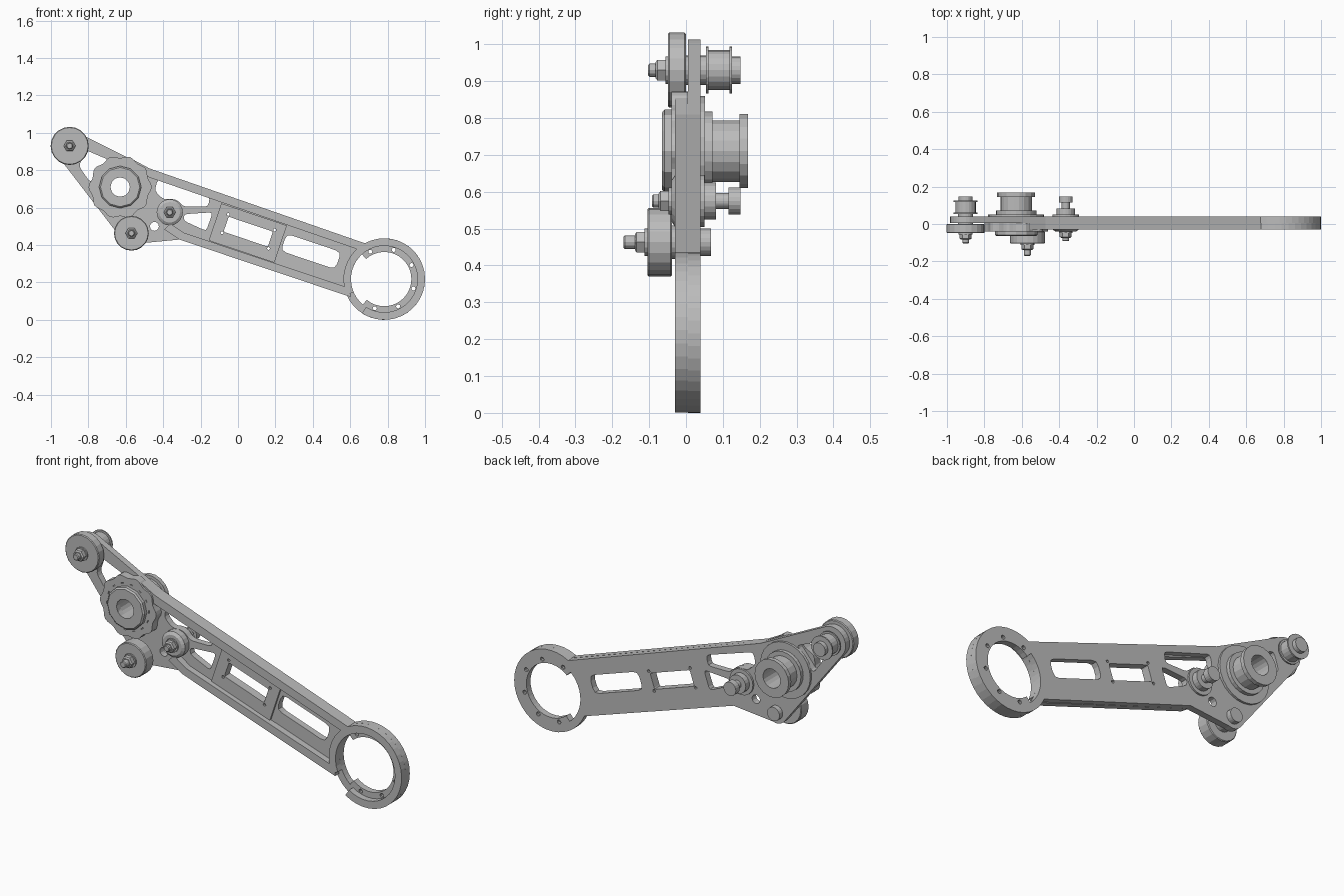
import bpy, bmesh
from math import sin, cos, pi, radians
from mathutils import Vector

old = bpy.data.objects.get("Cube")
if old:
    bpy.data.objects.remove(old, do_unlink=True)

grey = bpy.data.materials.new("machined grey")
grey.use_nodes = True
grey.diffuse_color = (0.5, 0.5, 0.5, 1)
grey.node_tree.nodes["Principled BSDF"].inputs["Base Color"].default_value = (0.5, 0.5, 0.5, 1)

# Main centres in the x-z plane
RING = Vector((0.782, 0.218))
TIP = Vector((-0.90, 0.93))
HUB = Vector((-0.63, 0.71))
LOWER = Vector((-0.57, 0.463))
IDLER = Vector((-0.365, 0.575))
TILT = radians(161.35)
ALONG = Vector((cos(TILT), sin(TILT)))
ACROSS = Vector((sin(TILT), -cos(TILT)))


def arm(u, v):
    """Point u along the arm from the ring centre, v above its axis."""
    return RING + ALONG * u + ACROSS * v


def arc(c, r, a, b, n=12):
    return [c + Vector((cos(t), sin(t))) * r
            for t in (radians(a + (b - a) * i / n) for i in range(n + 1))]


def circle(c, r, n=20):
    return arc(c, r, 0, 360, n)[:-1]


def soften(points, r=0.018):
    """Round the corners of a polygon."""
    pts = [Vector(p) for p in points]
    out = []
    for i, p in enumerate(pts):
        before, after = pts[i - 1] - p, pts[(i + 1) % len(pts)] - p
        a = p + before.normalized() * min(r, before.length / 2.2)
        b = p + after.normalized() * min(r, after.length / 2.2)
        out += [a, (a + b) / 4 + p / 2, b]
    return out


def bar(u0, u1, v0, v1):
    return [arm(u0, v0), arm(u1, v0), arm(u1, v1), arm(u0, v1)]


def plate(name, loops, y0, y1):
    """Flat plate: the first loop is the outline, the rest are openings."""
    curve = bpy.data.curves.new(name, "CURVE")
    curve.dimensions = "2D"
    curve.fill_mode = "BOTH"
    curve.extrude = (y1 - y0) / 2
    for loop in loops:
        spline = curve.splines.new("POLY")
        spline.points.add(len(loop) - 1)
        for point, p in zip(spline.points, loop):
            point.co = (p[0], p[1], 0, 1)
        spline.use_cyclic_u = True
    temp = bpy.data.objects.new(name + " outline", curve)
    bpy.context.collection.objects.link(temp)
    graph = bpy.context.evaluated_depsgraph_get()
    mesh = bpy.data.meshes.new_from_object(temp.evaluated_get(graph))
    bpy.data.objects.remove(temp, do_unlink=True)
    mesh.name = name
    bm = bmesh.new()
    bm.from_mesh(mesh)
    bmesh.ops.remove_doubles(bm, verts=bm.verts, dist=1e-5)
    for v in bm.verts:
        v.co = (v.co.x, (y0 + y1) / 2 - v.co.z, v.co.y)
    return finish(name, bm, mesh)


def turned(name, c, profile, sides=20, bored=False):
    """Part turned about a y-axis through c; profile is (y, radius) pairs."""
    bm = bmesh.new()
    rings = [[bm.verts.new((p.x, y, p.y)) for p in circle(c, r, sides)] for y, r in profile]
    pairs = list(zip(rings, rings[1:]))
    if bored:
        pairs.append((rings[-1], rings[0]))
    else:
        bm.faces.new(rings[0])
        bm.faces.new(rings[-1])
    for a, b in pairs:
        for i in range(sides):
            j = (i + 1) % sides
            bm.faces.new((a[i], a[j], b[j], b[i]))
    return finish(name, bm, bpy.data.meshes.new(name))


def finish(name, bm, mesh):
    bmesh.ops.recalc_face_normals(bm, faces=bm.faces)
    bm.to_mesh(mesh)
    bm.free()
    mesh.materials.clear()
    mesh.materials.append(grey)
    mesh.shade_flat()
    obj = bpy.data.objects.new(name, mesh)
    bpy.context.collection.objects.link(obj)
    return obj


# Arm web: one outline around ring, arm and head, with its openings
outline = (arc(RING, 0.218, -157, 119, 30) + [arm(1.378, 0.159)]
           + arc(TIP, 0.083, 62, 218) + arc(LOWER, 0.06, 218, 290, 6)
           + [arm(1.105, -0.15)])
ring_opening = arc(RING, 0.145, -130, 132, 28) + arc(RING, 0.178, 132, 230)
ring_bolts = [circle(RING + Vector((cos(radians(a)), sin(radians(a)))) * 0.164, 0.011, 10)
              for a in range(-108, 118, 45)]
motor_window = soften(bar(0.645, 0.895, -0.035, 0.05), 0.008)
screws = [circle(arm(0.77 + s * 0.131, 0.009 + t * 0.052), 0.008, 8)
          for s in (-1, 1) for t in (-1, 1)]
long_window = soften(bar(0.265, 0.572, -0.034, 0.063), 0.03)
upper_window = soften([(-0.43, 0.75), (-0.15, 0.66), (-0.16, 0.605), (-0.29, 0.605),
                       (-0.33, 0.645), (-0.40, 0.645), (-0.445, 0.69)])
lower_window = soften([(-0.29, 0.565), (-0.135, 0.575), (-0.17, 0.475), (-0.29, 0.53)])
head_window = soften([(-0.82, 0.91), (-0.69, 0.855), (-0.745, 0.79),
                      (-0.79, 0.735), (-0.85, 0.82)])
plate("arm_web", [outline, ring_opening, motor_window, long_window, upper_window,
                  lower_window, head_window, circle(HUB, 0.06),
                  circle(Vector((-0.447, 0.5)), 0.024, 12)] + ring_bolts + screws, 0.005, 0.04)

# Raised ribs on the front of the web
plate("upper_rib", [[arm(0.14, 0.148), arm(1.378, 0.159), Vector((-0.58, 0.867)),
                     Vector((-0.60, 0.82)), arm(1.36, 0.113), arm(0.16, 0.105)]], -0.03, 0.006)
plate("lower_rib", [[arm(0.14, -0.148), arm(1.105, -0.15), arm(1.2, -0.125),
                     arm(1.18, -0.085), arm(1.09, -0.108), arm(0.16, -0.105)]], -0.03, 0.006)
plate("ring_rib", [arc(RING, 0.218, -123, 203, 34) + arc(RING, 0.178, 203, -123, 34)],
      -0.03, 0.006)
plate("motor_pad", [bar(0.585, 0.955, -0.105, 0.105), motor_window] + screws, -0.006, 0.006)

# Large hub: scalloped covers either side, hollow sleeve through the middle
scallop = [HUB + Vector((cos(t), sin(t))) * (0.162 + 0.007 * cos(10 * t))
           for t in (2 * pi * i / 60 for i in range(60))]
slots = []
for i in range(14):
    a = i * 360 / 14
    slots.append(arc(HUB, 0.128, a, a + 7, 2) + arc(HUB, 0.124, a + 7, a, 2))
plate("hub_front_cover", [scallop, circle(HUB, 0.06)] + slots, -0.04, -0.032)
plate("hub_housing", [scallop, circle(HUB, 0.06)], -0.032, 0.006)
turned("hub_back_cover", HUB, [(0.035, 0.055), (0.035, 0.15), (0.052, 0.15), (0.052, 0.108),
                               (0.072, 0.108), (0.072, 0.055)], 24, True)
turned("hub_front_collar", HUB, [(-0.036, 0.052), (-0.036, 0.113), (-0.058, 0.113),
                                 (-0.065, 0.105), (-0.065, 0.052)], 12, True)
turned("hub_sleeve", HUB, [(-0.06, 0.052), (-0.06, 0.07), (0.07, 0.07), (0.07, 0.085),
                           (0.145, 0.085), (0.145, 0.102), (0.168, 0.102), (0.168, 0.052)],
       18, True)


def axle(name, c, y_nut, y_end, y_back):
    """Bolt with a washer and hexagonal nut at the front."""
    turned(name + "_bolt", c, [(y_end, 0.014), (y_end + 0.004, 0.018), (y_back, 0.018)], 12)
    turned(name + "_washer", c, [(y_nut - 0.007, 0.037), (y_nut, 0.037)], 16)
    turned(name + "_nut", c, [(y_nut - 0.034, 0.024), (y_nut - 0.029, 0.032),
                              (y_nut - 0.006, 0.032)], 6)


# Tip roller in front, flanged pulley behind
turned("tip_roller", TIP, [(-0.049, 0.098), (-0.045, 0.102), (-0.004, 0.102), (0.0, 0.098)])
turned("tip_spacer", TIP, [(-0.002, 0.04), (0.057, 0.04)])
turned("tip_pulley", TIP, [(0.054, 0.064), (0.061, 0.064), (0.061, 0.054), (0.118, 0.054),
                           (0.118, 0.064), (0.125, 0.064), (0.125, 0.037), (0.148, 0.037)])
axle("tip", TIP, -0.049, -0.103, 0.14)

# Lower roller in front, bolt head behind
turned("lower_roller", LOWER, [(-0.105, 0.089), (-0.101, 0.093), (-0.042, 0.093), (-0.038, 0.089)])
turned("lower_spacer", LOWER, [(-0.04, 0.045), (0.04, 0.045), (0.04, 0.037), (0.068, 0.037)])
axle("lower", LOWER, -0.105, -0.17, 0.05)

# Idler boss with its shaft and end cap
turned("idler_boss", IDLER, [(-0.04, 0.055), (-0.03, 0.07), (0.05, 0.07), (0.05, 0.05),
                             (0.082, 0.05), (0.082, 0.022), (0.115, 0.022), (0.115, 0.037),
                             (0.148, 0.037)])
axle("idler", IDLER, -0.04, -0.092, 0.1)
